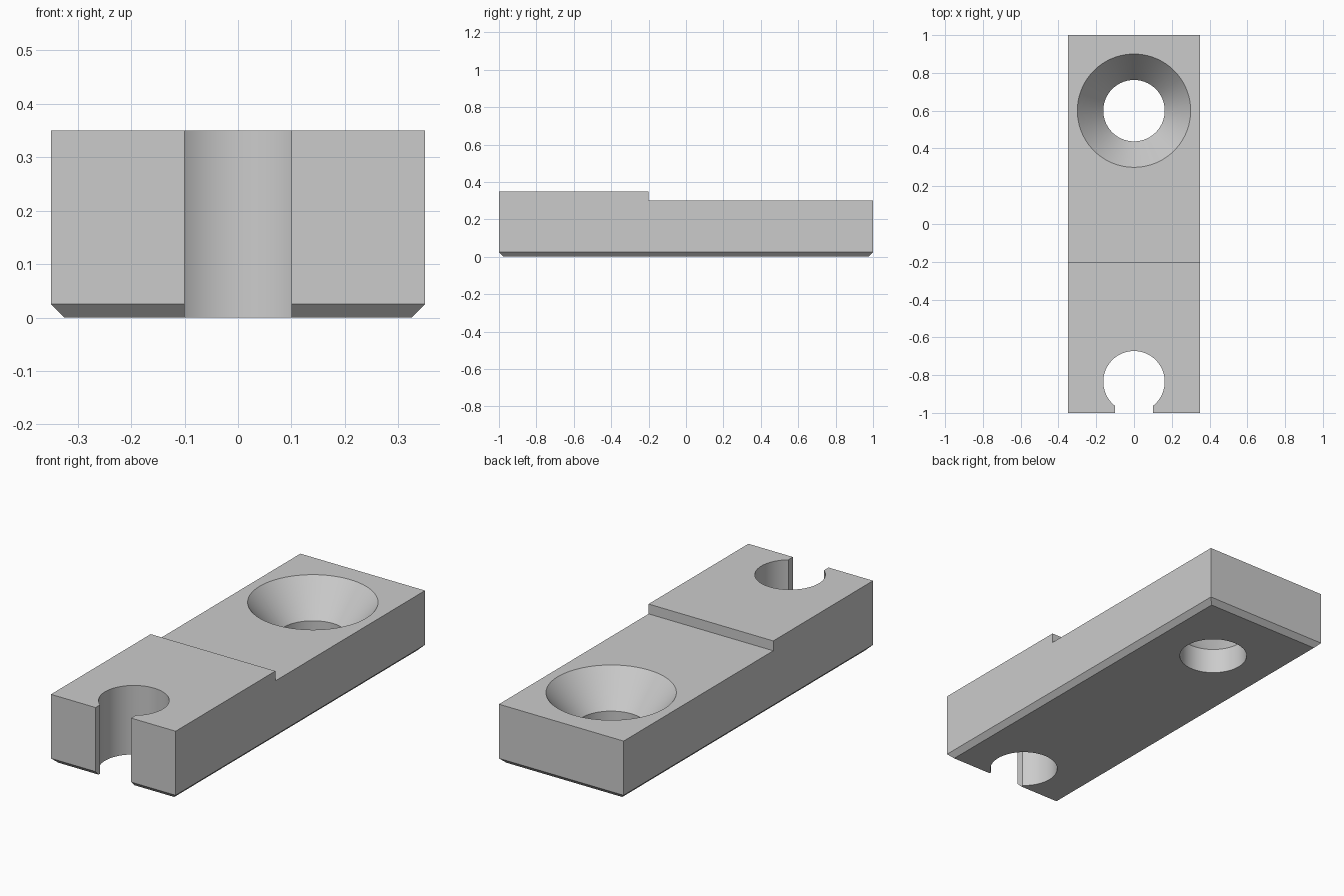
import bpy
import bmesh
from mathutils import Matrix, Vector

if "Cube" in bpy.data.objects:
    bpy.data.objects.remove(bpy.data.objects["Cube"], do_unlink=True)

HOLE_R, SINK_R = 0.1625, 0.30
HOLE_Y, SLOT_Y = 0.60, -0.835
LOW, HIGH, CHAMFER = 0.30, 0.35, 0.025

grey = bpy.data.materials.new("plain grey")
grey.use_nodes = True
colour = (0.6, 0.6, 0.6, 1)
grey.diffuse_color = colour
grey.node_tree.nodes["Principled BSDF"].inputs["Base Color"].default_value = colour


def make_object(name, bm):
    bmesh.ops.recalc_face_normals(bm, faces=bm.faces)
    mesh = bpy.data.meshes.new(name)
    bm.to_mesh(mesh)
    bm.free()
    mesh.materials.append(grey)
    obj = bpy.data.objects.new(name, mesh)
    bpy.context.collection.objects.link(obj)
    return obj


def cone(name, y, r_low, r_high, z_low, z_high):
    bm = bmesh.new()
    place = Matrix.Translation((0, y, (z_low + z_high) / 2))
    bmesh.ops.create_cone(bm, cap_ends=True, segments=96, radius1=r_low,
                          radius2=r_high, depth=z_high - z_low, matrix=place)
    return make_object(name, bm)


# Stepped body: side profile extruded across the width
bm = bmesh.new()
profile = [(-1, 0), (1, 0), (1, LOW), (-0.2, LOW), (-0.2, HIGH), (-1, HIGH)]
side = bm.faces.new([bm.verts.new((-0.35, y, z)) for y, z in profile])
swept = bmesh.ops.extrude_face_region(bm, geom=[side])["geom"]
bmesh.ops.translate(bm, vec=Vector((0.7, 0, 0)),
                    verts=[v for v in swept if isinstance(v, bmesh.types.BMVert)])
bmesh.ops.recalc_face_normals(bm, faces=bm.faces)

# Chamfer around the underside
bottom = [e for e in bm.edges if all(v.co.z < 0.001 for v in e.verts)]
bmesh.ops.bevel(bm, geom=bottom, offset=CHAMFER, segments=1, affect='EDGES')
body = make_object("stepped_plate", bm)

# Cutters: bolt hole, countersink, keyhole bore and its open neck
SINK_Z = 0.13
slope = (SINK_R - HOLE_R) / (LOW - SINK_Z)
over = 0.1
neck_bm = bmesh.new()
bmesh.ops.create_cube(neck_bm, size=1, matrix=Matrix.Translation((0, SLOT_Y - 0.2, 0.2))
                      @ Matrix.Diagonal((0.2, 0.4, 0.8, 1)))
cutters = [
    cone("bolt_hole_cutter", HOLE_Y, HOLE_R, HOLE_R, -over, LOW - 0.05),
    cone("countersink_cutter", HOLE_Y, HOLE_R, SINK_R + slope * over, SINK_Z, LOW + over),
    cone("slot_bore_cutter", SLOT_Y, HOLE_R, HOLE_R, -over, HIGH + over),
    make_object("slot_neck_cutter", neck_bm),
]

bpy.context.view_layer.objects.active = body
body.select_set(True)
for cutter in cutters:
    cut = body.modifiers.new(cutter.name, 'BOOLEAN')
    cut.operation = 'DIFFERENCE'
    cut.solver = 'EXACT'
    cut.object = cutter
    bpy.ops.object.modifier_apply(modifier=cut.name)
    bpy.data.objects.remove(cutter, do_unlink=True)

# Smooth bores with crisp rims
bpy.ops.object.shade_smooth_by_angle(angle=0.35)
